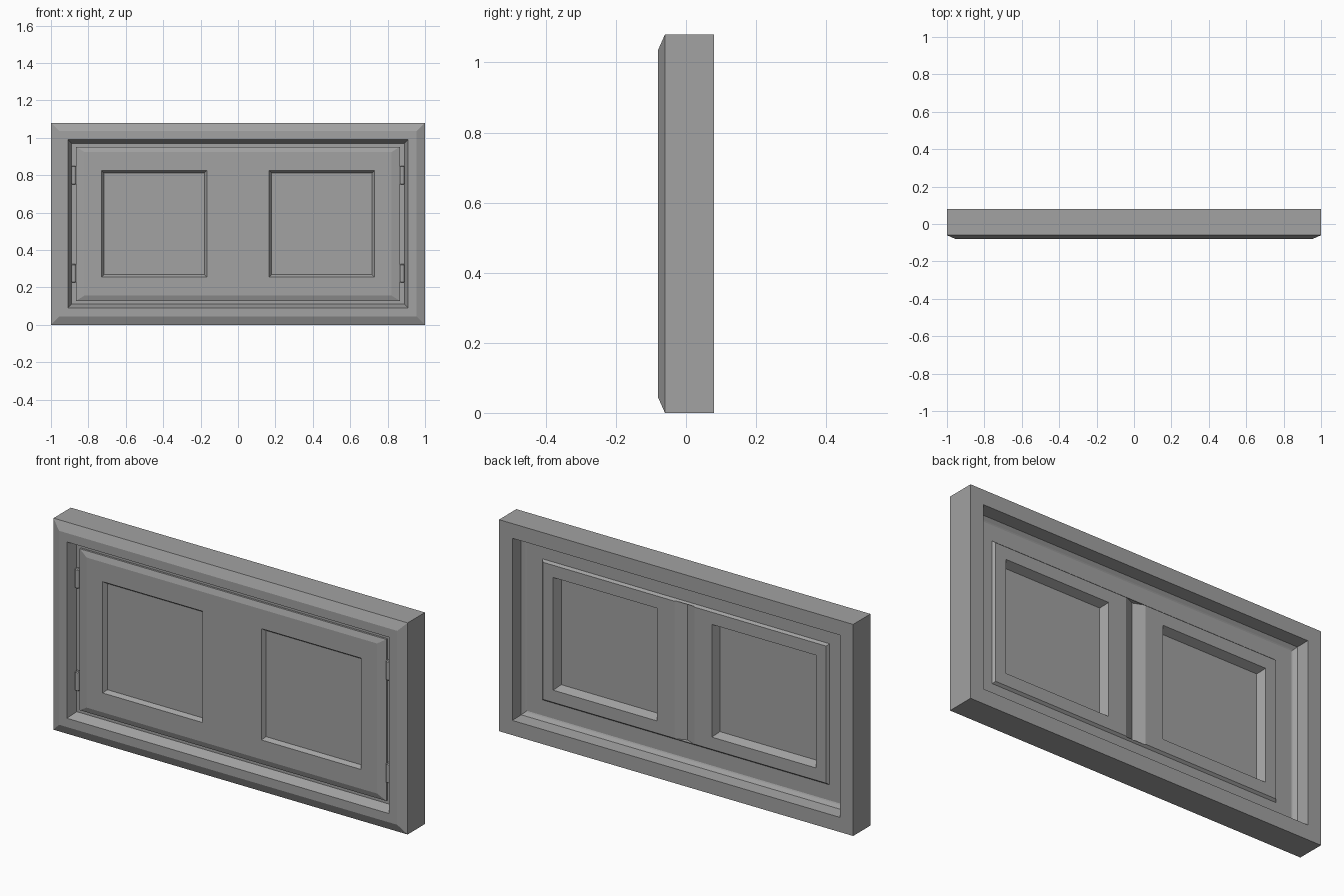
import bpy, bmesh, math

cube = bpy.data.objects.get("Cube")
if cube:
    bpy.data.objects.remove(cube, do_unlink=True)

CZ = 0.54  # height of the middle of the unit

grey = bpy.data.materials.new("Painted grey")
grey.use_nodes = True
grey.diffuse_color = (0.36, 0.36, 0.36, 1)
grey.node_tree.nodes["Principled BSDF"].inputs["Base Color"].default_value = (0.36, 0.36, 0.36, 1)


def finish(name, bm):
    bmesh.ops.recalc_face_normals(bm, faces=bm.faces)
    mesh = bpy.data.meshes.new(name)
    bm.to_mesh(mesh)
    bm.free()
    mesh.materials.append(grey)
    obj = bpy.data.objects.new(name, mesh)
    bpy.context.collection.objects.link(obj)
    return obj


def loft(name, rings, cx=0.0, closed=False):
    """Join rectangular rings given as (half width, half height, y)."""
    bm = bmesh.new()
    loops = [[bm.verts.new((cx + sx * hx, y, CZ + sz * hz))
              for sx, sz in ((-1, -1), (1, -1), (1, 1), (-1, 1))] for hx, hz, y in rings]
    pairs = list(zip(loops, loops[1:]))
    if closed:
        pairs.append((loops[-1], loops[0]))
    else:
        bm.faces.new(loops[0])
        bm.faces.new(loops[-1])
    for a, b in pairs:
        for i in range(4):
            j = (i + 1) % 4
            bm.faces.new((a[i], a[j], b[j], b[i]))
    return finish(name, bm)


def cut(target, cutter):
    mod = target.modifiers.new("cut", "BOOLEAN")
    mod.operation = "DIFFERENCE"
    mod.solver = "EXACT"
    mod.object = cutter
    bpy.context.view_layer.objects.active = target
    bpy.ops.object.modifier_apply(modifier=mod.name)
    bpy.data.objects.remove(cutter, do_unlink=True)


# Outer frame: one moulding section swept round the rectangle
section = [(1, 0.08), (1, -0.06), (0.955, -0.08), (0.91, -0.08),
           (0.89, -0.03), (0.89, -0.005), (0.905, 0.003), (0.92, 0.015), (0.925, 0.08)]
loft("outer_frame", [(h, h - 0.46, y) for h, y in section], closed=True)

# Door leaf: bevelled front, rebate lip, raised panel on the back
leaf = loft("door_leaf", [
    (0.82, 0.383, -0.05), (0.866, 0.412, -0.04), (0.866, 0.412, -0.03),
    (0.90, 0.44, -0.03), (0.90, 0.44, 0.0),
    (0.81, 0.36, 0.0), (0.80, 0.35, 0.012)])

# Recessed panes, tapered in from the front and from the back
for side in (-1, 1):
    cx = side * 0.448
    cut(leaf, loft("pane_cut_front", [(0.288, 0.291, -0.06), (0.268, 0.271, -0.031)], cx))
    cut(leaf, loft("pane_cut_back", [(0.298, 0.292, 0.022), (0.276, 0.270, -0.028)], cx))

# V groove down the middle of the back panel
bm = bmesh.new()
ends = [[bm.verts.new((x, y, CZ + z)) for x, y in ((-0.08, 0.022), (0.08, 0.022), (0, -0.012))]
        for z in (-0.352, 0.352)]
for end in ends:
    bm.faces.new(end)
for i in range(3):
    j = (i + 1) % 3
    bm.faces.new((ends[0][i], ends[0][j], ends[1][j], ends[1][i]))
cut(leaf, finish("groove_cut", bm))

# Hinge barrels on both sides
for side, label in ((1, "left"), (-1, "right")):
    for z, level in ((0.275, "lower"), (0.80, "upper")):
        bm = bmesh.new()
        bmesh.ops.create_cone(bm, cap_ends=True, segments=12, radius1=0.012, radius2=0.012, depth=0.1)
        rims = [e for e in bm.edges if abs(e.verts[0].co.z - e.verts[1].co.z) < 1e-5]
        bmesh.ops.bevel(bm, geom=rims, offset=0.004, segments=1, affect="EDGES")
        hinge = finish(f"{level}_{label}_hinge", bm)
        hinge.location = (side * 0.878, -0.04, z)
        bpy.ops.object.select_all(action="DESELECT")
        hinge.select_set(True)
        bpy.context.view_layer.objects.active = hinge
        bpy.ops.object.shade_smooth_by_angle(angle=math.radians(35))
